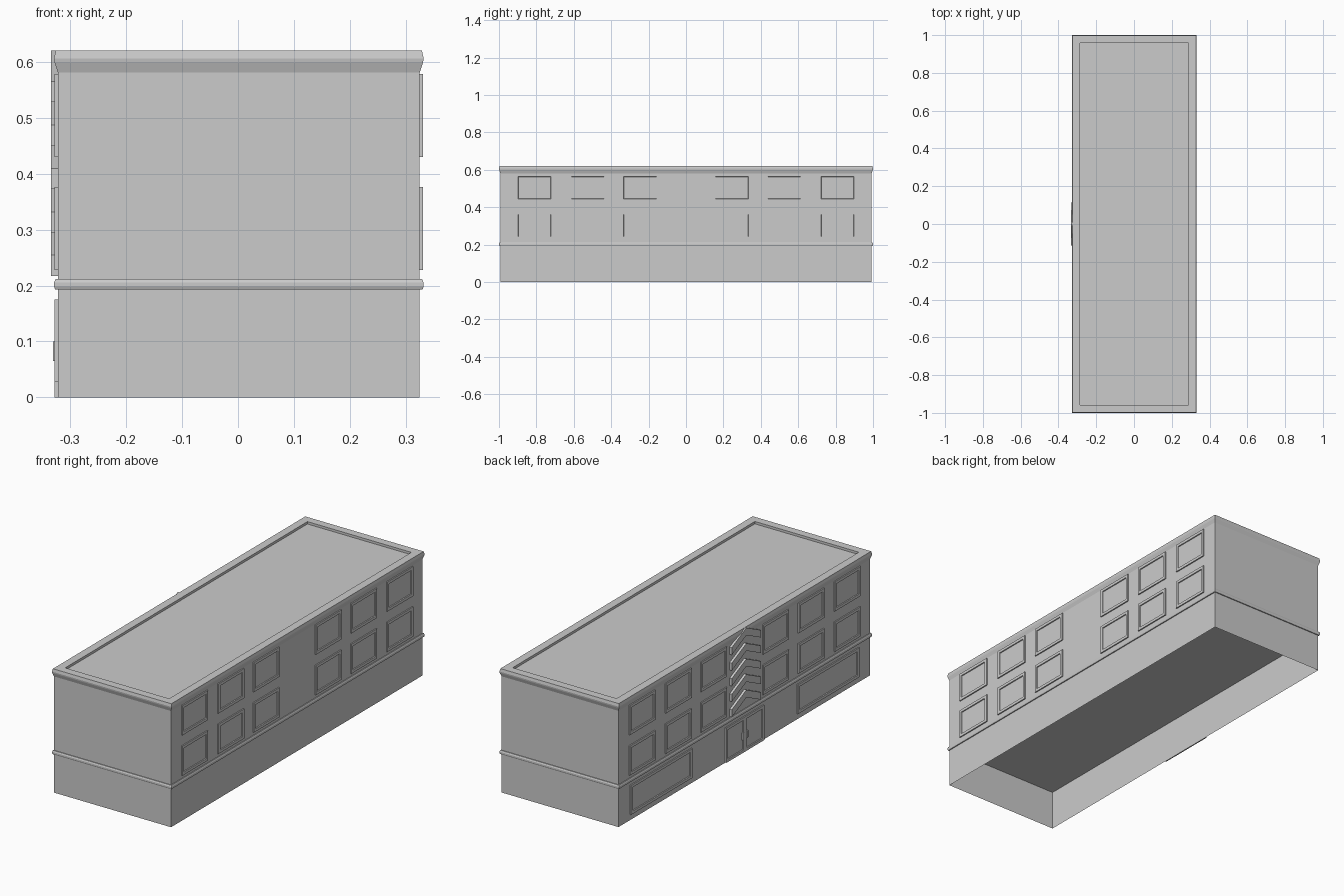
import bpy, bmesh
from mathutils import Matrix, Vector

cube = bpy.data.objects.get("Cube")
if cube:
    bpy.data.objects.remove(cube, do_unlink=True)

grey = bpy.data.materials.new("plain_grey")
grey.use_nodes = True
grey.diffuse_color = (0.6, 0.6, 0.6, 1)
grey.node_tree.nodes["Principled BSDF"].inputs["Base Color"].default_value = (0.6, 0.6, 0.6, 1)

LEFT, RIGHT, END = 0.325, -0.322, 0.993   # wall planes


def finish(name, bm, recalc=True):
    if recalc:
        bmesh.ops.recalc_face_normals(bm, faces=bm.faces)
    mesh = bpy.data.meshes.new(name)
    bm.to_mesh(mesh)
    bm.free()
    mesh.materials.append(grey)
    obj = bpy.data.objects.new(name, mesh)
    bpy.context.scene.collection.objects.link(obj)
    return obj


def rect_loft(name, profile, cap=0):
    """Sweep an (outward offset, height) profile around the building plan.
    cap 1 closes the last loop facing up, -1 facing down."""
    bm = bmesh.new()
    loops = []
    for o, z in profile:
        a, b, e = RIGHT - o, LEFT + o, END + o
        loops.append([bm.verts.new(p) for p in
                      ((a, -e, z), (b, -e, z), (b, e, z), (a, e, z))])
    for low, high in zip(loops, loops[1:]):
        for i in range(4):
            j = (i + 1) % 4
            bm.faces.new((low[i], low[j], high[j], high[i]))
    if cap:
        bm.faces.new(loops[-1][::cap])
    return finish(name, bm, recalc=False)


def panel(name, side, y, width, z0, z1, depth=0.006, frame=0.02, recess=0.0045):
    """Framed panel on a long wall; side is +1 or -1 along x."""
    wall = LEFT if side > 0 else RIGHT
    bm = bmesh.new()
    bmesh.ops.create_cube(bm, size=1, matrix=Matrix.Translation(
        (wall + side * depth / 2, y, (z0 + z1) / 2)) @ Matrix.Diagonal((depth, width, z1 - z0, 1)))
    bm.normal_update()
    front = [f for f in bm.faces if f.normal.x * side > 0.9]
    if frame:
        bmesh.ops.inset_region(bm, faces=front, thickness=frame)
        bmesh.ops.inset_region(bm, faces=front, thickness=0.002)
        for v in front[0].verts:
            v.co.x -= side * recess
    return finish(name, bm)


# Walls, open underneath with a ceiling over the ground floor
rect_loft("ground_floor_walls", [(0, 0), (0, 0.2)], cap=-1)
rect_loft("upper_walls", [(0, 0.2), (0, 0.6)])

# Moulding between the floors, and cornice with the sunken roof
rect_loft("floor_band", [(0, 0.193), (0.005, 0.193), (0.007, 0.198),
                         (0.007, 0.205), (0.004, 0.212), (0, 0.212)])
rect_loft("cornice_and_roof", [(0, 0.581), (0.006, 0.599), (0.007, 0.606), (0.004, 0.62),
                               (-0.036, 0.62), (-0.036, 0.608)], cap=1)

# Two rows of upper windows on both long sides
for side, label in ((1, "left"), (-1, "right")):
    for row, (z0, z1) in (("lower", (0.228, 0.376)), ("upper", (0.43, 0.578))):
        for y in (0.245, 0.525, 0.81):
            for s in (-1, 1):
                panel(f"{label}_{row}_window", side, s * y, 0.204, z0, z1)

# Shop windows and double door on the street side
for s in (-1, 1):
    panel("shop_window", -1, s * 0.66, 0.485, 0.028, 0.175)
    panel("door_leaf", -1, s * 0.075, 0.15, 0, 0.175)
    panel("door_handle", -1, s * 0.018, 0.008, 0.065, 0.1, depth=0.009, frame=0)

# Stack of raised chevrons above the door
HALF, RISE, THICK = 0.115, 0.055, 0.037
for i in range(5):
    top = 0.62 - i * 0.0777
    outline = [(-HALF, top - RISE), (0, top), (HALF, top - RISE)]
    outline += [(y, z - THICK) for y, z in reversed(outline)]
    bm = bmesh.new()
    face = bm.faces.new([bm.verts.new((RIGHT, y, z)) for y, z in outline])
    new = bmesh.ops.extrude_face_region(bm, geom=[face])["geom"]
    bmesh.ops.translate(bm, vec=Vector((-0.012, 0, 0)),
                        verts=[g for g in new if isinstance(g, bmesh.types.BMVert)])
    finish("chevron", bm)
